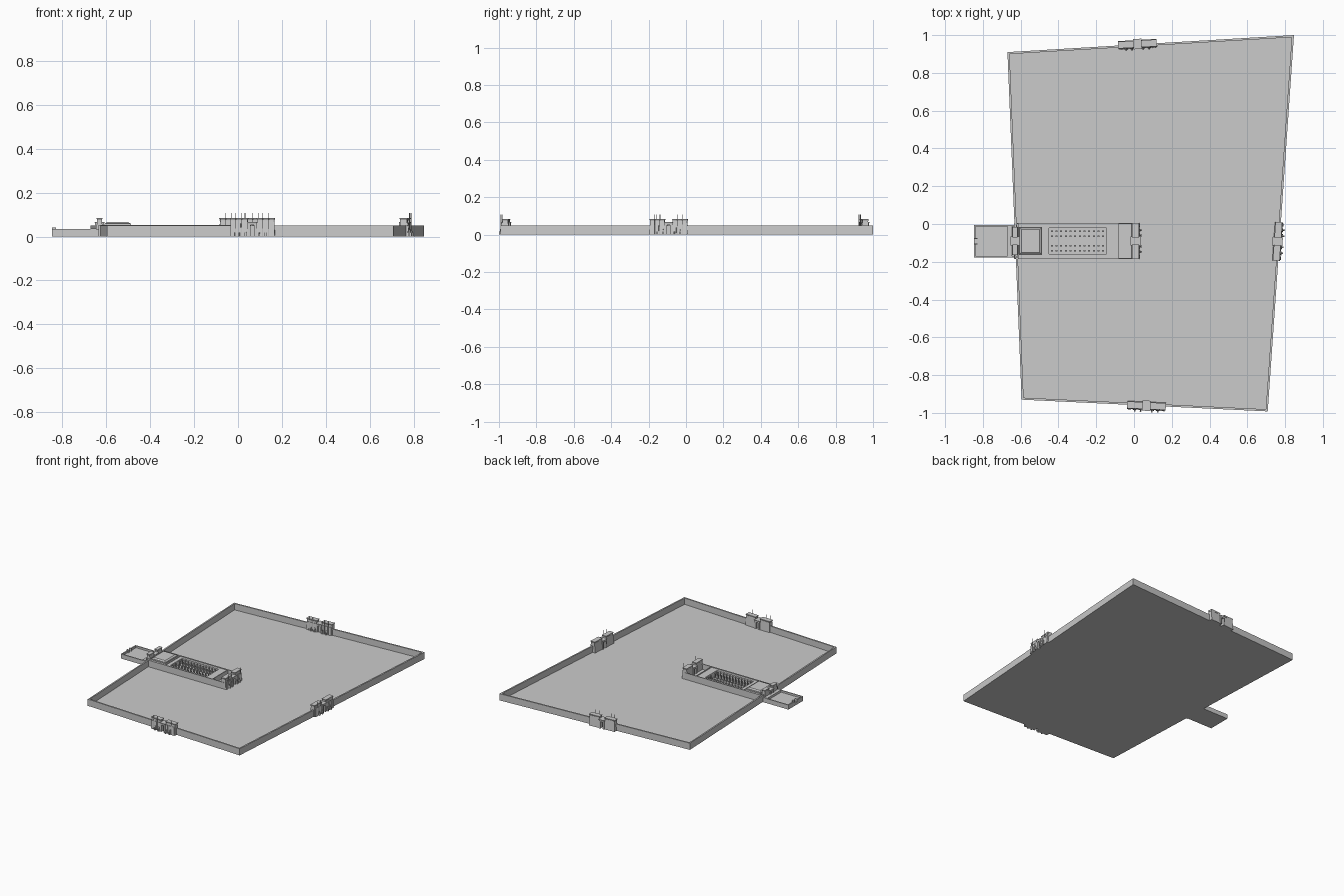
import bpy, bmesh, math
from mathutils import Matrix, Vector

if "Cube" in bpy.data.objects:
    bpy.data.objects.remove(bpy.data.objects["Cube"])

stone = bpy.data.materials.new("grey_stone")
stone.diffuse_color = (0.6, 0.6, 0.6, 1)
stone.use_nodes = True
stone.node_tree.nodes["Principled BSDF"].inputs["Base Color"].default_value = stone.diffuse_color


def finish(name, bm, mat=None):
    bmesh.ops.recalc_face_normals(bm, faces=bm.faces)
    me = bpy.data.meshes.new(name)
    bm.to_mesh(me)
    bm.free()
    me.materials.append(stone)
    ob = bpy.data.objects.new(name, me)
    if mat is not None:
        ob.matrix_world = mat
    bpy.context.collection.objects.link(ob)
    return ob


def box(bm, x0, x1, y0, y1, z0, z1, tx=0, ty=0):
    """Box whose top is drawn in by tx / ty on each side."""
    lo = [bm.verts.new((x, y, z0)) for x, y in ((x0, y0), (x1, y0), (x1, y1), (x0, y1))]
    hi = [bm.verts.new((x, y, z1)) for x, y in
          ((x0 + tx, y0 + ty), (x1 - tx, y0 + ty), (x1 - tx, y1 - ty), (x0 + tx, y1 - ty))]
    bm.faces.new(lo[::-1])
    bm.faces.new(hi)
    for i in range(4):
        j = (i + 1) % 4
        bm.faces.new((lo[i], lo[j], hi[j], hi[i]))


def cylinder(bm, x, y, z0, z1, r, n=8):
    bmesh.ops.create_cone(bm, cap_ends=True, segments=n, radius1=r, radius2=r, depth=z1 - z0,
                          matrix=Matrix.Translation((x, y, (z0 + z1) / 2)))


# enclosure: thin floor and a leaning four-sided wall
corners = [Vector(p) for p in ((-0.595, -0.93), (0.708, -0.992), (0.847, 1.0), (-0.67, 0.91))]


def inset(pts, d):
    out = []
    for i, p in enumerate(pts):
        a = (p - pts[i - 1]).normalized()
        b = (pts[(i + 1) % 4] - p).normalized()
        na, nb = Vector((-a.y, a.x)), Vector((-b.y, b.x))
        out.append(p + (na + nb) * d / (1 + na.dot(nb)))
    return out


bm = bmesh.new()
floor_z, wall_z = 0.003, 0.05
rings = [(corners, 0), (corners, wall_z), (inset(corners, 0.011), wall_z), (inset(corners, 0.011), floor_z)]
loops = [[bm.verts.new((p.x, p.y, z)) for p in pts] for pts, z in rings]
bm.faces.new(loops[0][::-1])
bm.faces.new(loops[3])
for a, b in zip(loops, loops[1:]):
    for i in range(4):
        j = (i + 1) % 4
        bm.faces.new((a[i], a[j], b[j], b[i]))
finish("enclosure_wall_and_floor", bm)


# twin-towered gates; front of each faces its local -y
def gate(name, x, y, turn, length=0.205, depth=0.042, masts=True, top=0.085):
    bm = bmesh.new()
    h, d = length / 2, depth / 2
    for s in (-1, 1):
        a, b = sorted((s * 0.019, s * h))
        box(bm, a, b, -d, d, 0, top - 0.01, 0.003, 0.006)
        # rounded moulding and flared cornice
        box(bm, a + 0.002, b - 0.002, -d + 0.005, d - 0.005, top - 0.011, top - 0.009)
        box(bm, a + 0.003, b - 0.003, -d + 0.006, d - 0.006, top - 0.009, top - 0.003, -0.003, -0.003)
        box(bm, a, b, -d + 0.003, d - 0.003, top - 0.003, top)
        if masts:
            # raised panels leave upright grooves, each holding a mast
            w = (b - a) / 3
            for i in range(3):
                box(bm, a + i * w + 0.005, a + (i + 1) * w - 0.005, -d - 0.004, 0, 0, 0.062, 0.001, 0.004)
            for i in (1, 2):
                cylinder(bm, a + i * w, -d - 0.003, 0, 0.108, 0.0013, 6)
            # seated statues at the foot
            for i in (0.4, 1.5):
                px = s * (0.019 + i * w)
                box(bm, px - 0.004, px + 0.004, -d - 0.013, -d - 0.003, 0, 0.018)
                box(bm, px - 0.003, px + 0.003, -d - 0.008, -d - 0.003, 0.018, 0.032, 0.001, 0.001)
    # central doorway
    e = d + 0.004
    for s in (-1, 1):
        a, b = sorted((s * 0.009, s * 0.021))
        box(bm, a, b, -e, e, 0, 0.052)
    box(bm, -0.021, 0.021, -e, e, 0.052, 0.06)
    box(bm, -0.021, 0.021, -e, e, 0.06, 0.067, -0.002, -0.002)
    finish(name, bm, Matrix.Translation((x, y, 0)) @ Matrix.Rotation(math.radians(turn), 4, 'Z'))


gate("south_gate", 0.066, -0.962, -2.7)
gate("north_gate", 0.018, 0.953, 3.4)
gate("east_gate", 0.76, -0.092, 86)
gate("temple_front_gate", 0.008, -0.09, 90, length=0.19)
gate("temple_rear_gate", -0.63, -0.09, -90, length=0.15, depth=0.034, masts=False)

# temple walls: long sides and cross walls
X0, X1, Y0, Y1 = -0.635, 0.03, -0.185, 0.005
bm = bmesh.new()
for y in (Y0, Y1 - 0.006):
    box(bm, X0, X1 - 0.02, y, y + 0.006, 0, 0.052)
for x in (X0, -0.483, -0.088):
    box(bm, x, x + 0.006, Y0 + 0.006, Y1 - 0.006, 0, 0.052)
finish("temple_walls", bm)

bm = bmesh.new()
box(bm, X0 + 0.006, X1 - 0.02, Y0 + 0.006, Y1 - 0.006, 0, 0.012)
finish("temple_floor", bm)

# roofed gallery framing the column court
bm = bmesh.new()
cx0, cx1, cy0, cy1 = -0.45, -0.145, -0.16, -0.02
zr0, zr1 = 0.012, 0.047
for a in ((-0.477, cx0, Y0 + .006, Y1 - .006), (cx1, -0.088, Y0 + .006, Y1 - .006),
          (cx0, cx1, Y0 + .006, cy0), (cx0, cx1, cy1, Y1 - .006)):
    box(bm, *a, zr0, zr1)
finish("gallery_roof", bm)

# four rows of columns with square capitals
bm = bmesh.new()
for y in (-0.142, -0.115, -0.065, -0.038):
    for i in range(12):
        x = -0.435 + i * 0.0247
        cylinder(bm, x, y, 0.012, 0.042, 0.004)
        box(bm, x - 0.005, x + 0.005, y - 0.004, y + 0.004, 0.042, 0.046)
finish("court_columns", bm)

# sanctuary block with a low cap
bm = bmesh.new()
box(bm, -0.612, -0.483, Y0 + 0.006, Y1 - 0.006, 0, 0.05)
box(bm, -0.608, -0.487, -0.165, -0.015, 0.05, 0.059)
box(bm, -0.605, -0.49, -0.16, -0.02, 0.059, 0.066, 0.01, 0.01)
finish("sanctuary_roof", bm)

# walled landing behind the temple
bm = bmesh.new()
lx0, lx1, ly0, ly1 = -0.847, -0.62, -0.178, -0.004
box(bm, lx0, lx1, ly0, ly1, 0, 0.02)
for y in (ly0, ly1 - 0.008):
    box(bm, lx0, lx1, y, y + 0.008, 0.02, 0.034)
for a, b in ((ly0 + 0.008, -0.105), (-0.077, ly1 - 0.008)):
    box(bm, lx0, lx0 + 0.009, a, b, 0.02, 0.034)
for y in (-0.109, -0.079):
    box(bm, lx0, lx0 + 0.018, y, y + 0.006, 0.02, 0.042)
box(bm, -0.67, -0.645, -0.175, -0.006, 0.02, 0.037)
finish("landing_terrace", bm)
